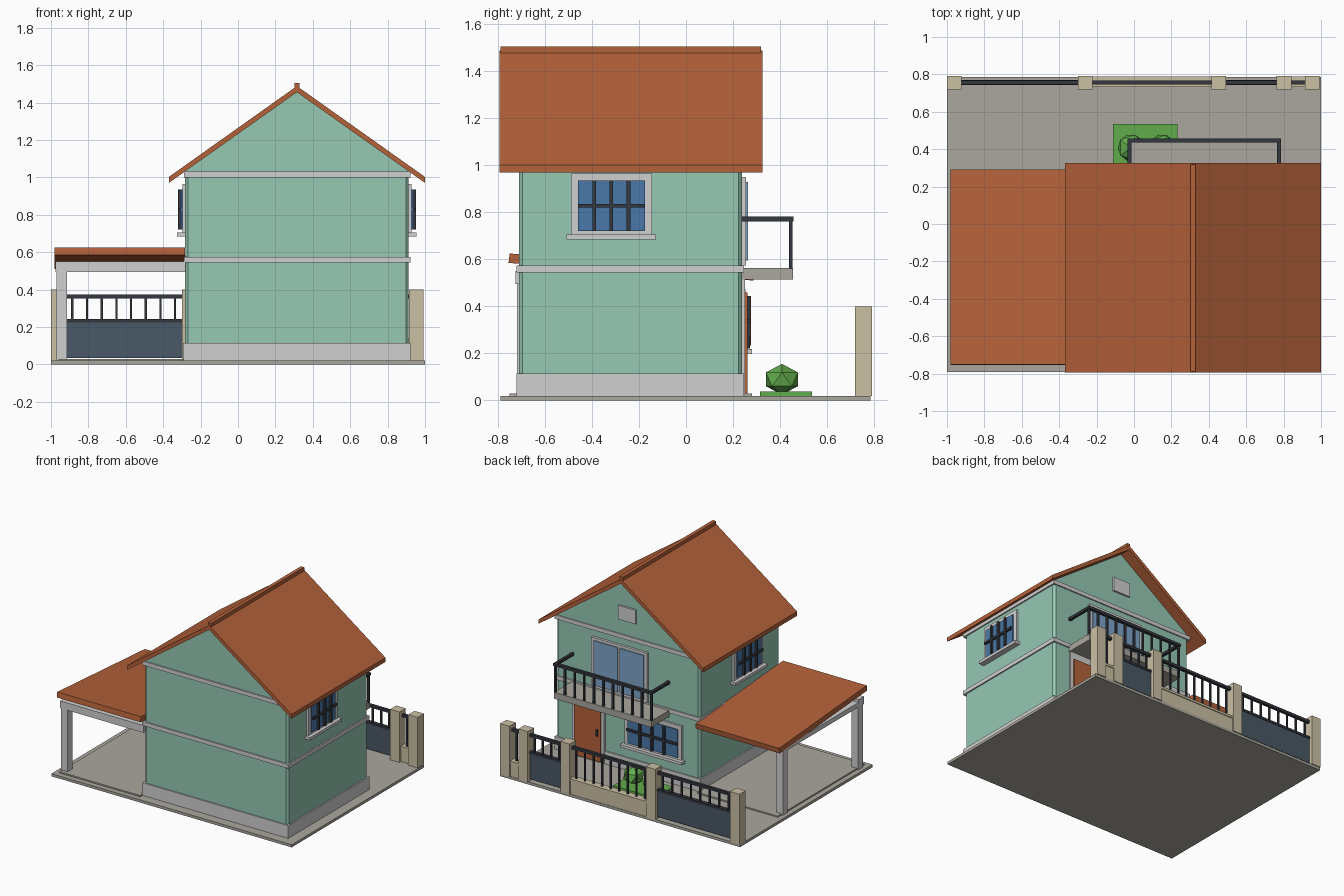
import bpy, bmesh
from mathutils import Vector

if "Cube" in bpy.data.objects:
    bpy.data.objects.remove(bpy.data.objects["Cube"])


def mat(name, hex_code):
    srgb = [int(hex_code[i:i + 2], 16) / 255 for i in (0, 2, 4)]
    m = bpy.data.materials.new(name)
    m.diffuse_color = [c / 12.92 if c < .04045 else ((c + .055) / 1.055) ** 2.4 for c in srgb] + [1]
    m.use_nodes = True
    m.node_tree.nodes["Principled BSDF"].inputs["Base Color"].default_value = m.diffuse_color
    return m


WALL = mat("mint wall", "96c8b4")
TRIM = mat("light grey trim", "d0d0d0")
TILE = mat("terracotta", "b5623a")
CONC = mat("concrete", "aaa79d")
BEIGE = mat("beige stone", "cbc0a4")
METAL = mat("dark metal", "33373e")
SLATE = mat("slate panel", "4a5866")
GLASS = mat("blue glass", "4a78a8")
PALE = mat("pale glass", "80a5ca")
LEAF = mat("leaf green", "62ac4c")


def finish(name, bm, m):
    bmesh.ops.recalc_face_normals(bm, faces=bm.faces)
    me = bpy.data.meshes.new(name)
    bm.to_mesh(me)
    bm.free()
    me.materials.append(m)
    ob = bpy.data.objects.new(name, me)
    bpy.context.collection.objects.link(ob)
    return ob


def boxes(name, m, *items):
    """One object from boxes given as (x0, x1, y0, y1, z0, z1)."""
    bm = bmesh.new()
    for x0, x1, y0, y1, z0, z1 in items:
        for v in bmesh.ops.create_cube(bm, size=1)["verts"]:
            v.co = Vector(((x0 + x1) / 2 + v.co.x * (x1 - x0),
                           (y0 + y1) / 2 + v.co.y * (y1 - y0),
                           (z0 + z1) / 2 + v.co.z * (z1 - z0)))
    return finish(name, bm, m)


def prism(name, m, pts, a, b, axis):
    """Profile in (x, z) pushed along y, or in (y, z) pushed along x."""
    bm = bmesh.new()
    place = (lambda p, t: (p[0], t, p[1])) if axis == "y" else (lambda p, t: (t, p[0], p[1]))
    face = bm.faces.new([bm.verts.new(place(p, a)) for p in pts])
    ext = bmesh.ops.extrude_face_region(bm, geom=[face])["geom"]
    move = (0, b - a, 0) if axis == "y" else (b - a, 0, 0)
    bmesh.ops.translate(bm, vec=move, verts=[g for g in ext if isinstance(g, bmesh.types.BMVert)])
    return finish(name, bm, m)


# Wall mappings: (u range, outward range, z range) -> box
def on_right(u0, u1, o0, o1, z0, z1): return (.91 + o0, .91 + o1, u0, u1, z0, z1)
def on_left(u0, u1, o0, o1, z0, z1): return (-.28 - o1, -.28 - o0, u0, u1, z0, z1)
def on_back(u0, u1, o0, o1, z0, z1): return (u0, u1, .235 + o0, .235 + o1, z0, z1)


def window(name, put, u0, u1, z0, z1):
    f = .03
    boxes(name + "_frame", TRIM, put(u0, u1, -.01, .018, z0, z1),
          put(u0 - .018, u1 + .018, -.01, .045, z0 - .018, z0 + .003))
    boxes(name + "_glass", GLASS, put(u0 + f, u1 - f, .018, .026, z0 + f * .6, z1 - f))
    w, zm = u1 - u0, (z0 + z1) / 2 - .006
    bars = [put(u0 + w * t - .008, u0 + w * t + .008, .026, .042, z0 + .018, z1 - f)
            for t in (.29, .5, .71)]
    boxes(name + "_bars", METAL, put(u0 + f, u1 - f, .026, .042, zm - .008, zm + .008), *bars)


# Ground slab and carport floor
boxes("ground_slab", CONC, (-1, 1, -.79, .785, 0, .02))
boxes("carport_floor", CONC, (-.96, -.29, -.75, .28, .02, .03))

# House body with chamfered corners, plinth and bands
body = boxes("house_walls", WALL, (-.283, .912, -.71, .238, .02, 1.01))
bm = bmesh.new()
bm.from_mesh(body.data)
upright = [e for e in bm.edges if abs(e.verts[0].co.z - e.verts[1].co.z) > .5]
bmesh.ops.bevel(bm, geom=upright, offset=.015, segments=1, affect='EDGES')
bm.to_mesh(body.data)
bm.free()
prism("gable_walls", WALL, [(-.28, 1), (.91, 1), (.91, 1.04), (.315, 1.46), (-.28, 1.04)],
      -.71, .238, "y")
boxes("plinth", TRIM, (-.293, .922, -.72, .247, .02, .115))
boxes("floor_bands", TRIM, (-.29, .922, -.72, .247, .545, .575), (-.29, .922, -.72, .247, 1, 1.03))

# Main roof
prism("main_roof", TILE, [(-.37, .97), (.315, 1.455), (1, .97), (1, 1.002), (.315, 1.488), (-.37, 1.002)],
      -.793, .325, "y")
boxes("ridge_cap", TILE, (.301, .329, -.788, .318, 1.465, 1.505))

# Gable vent
boxes("gable_vent", TRIM, (.245, .39, .23, .252, 1.14, 1.245))

# Windows on both sides and the ground floor
window("right_window", on_right, -.49, -.145, .703, .965)
window("left_window", on_left, -.49, -.145, .703, .965)
window("ground_window", on_back, -.14, .335, .215, .475)

# Balcony door with two panes
boxes("balcony_door_frame", TRIM, (.145, .61, .23, .256, .575, .95))
boxes("balcony_door_glass", PALE, (.17, .37, .256, .264, .595, .93), (.385, .585, .256, .264, .595, .93))

# Entrance door
boxes("entrance_frame", TRIM, (.505, .775, .23, .251, .02, .515))
boxes("entrance_door", TILE, (.53, .75, .245, .262, .03, .46))
boxes("entrance_handle", METAL, (.55, .565, .26, .272, .22, .27))

# Balcony
boxes("balcony_slab", CONC, (-.03, .78, .23, .455, .515, .563))
posts = [(x - .007, x + .007, .438, .452, .56, .77) for x in [-.025 + .08 * i for i in range(11)]]
boxes("balcony_railing", METAL, (-.035, .785, .435, .458, .762, .782),
      (-.035, -.014, .235, .44, .762, .782), (.764, .785, .235, .44, .762, .782), *posts)

# Carport
prism("carport_roof", TILE, [(-.755, .585), (-.75, .625), (.292, .55), (.287, .51)], -.98, -.283, "x")
boxes("carport_posts", TRIM, *[(-.97, -.915, y - .028, y + .028, .02, .51) for y in (-.69, .205)])
boxes("carport_beams", TRIM, (-.975, -.28, -.725, -.66, .495, .55), (-.975, -.28, .175, .24, .495, .53),
      (-.975, -.91, -.7, .2, .495, .53))

# Fence pillars
boxes("fence_pillars", BEIGE, *[(x - .039, x + .039, .718, .792, .02, .4)
                                for x in (-.961, -.26, .453, .802, .953)])


def bars(x0, x1, z0, n):
    """Top rail with n evenly spaced uprights."""
    step = (x1 - x0) / n
    return [(x0, x1, .746, .768, .353, .373)] + [
        (x - .006, x + .006, .751, .763, z0, .36) for x in [x0 + step * (i + .5) for i in range(n)]]


# Gates with solid lower panels
for name, x0, x1, n in (("car_gate", -.925, -.297, 8), ("foot_gate", .49, .765, 4)):
    boxes(name + "_panel", SLATE, (x0, x1, .747, .767, .035, .23))
    boxes(name + "_bars", METAL, (x0, x1, .743, .771, .225, .243), *bars(x0, x1, .23, n))

# Low fence walls with railings
boxes("fence_wall", BEIGE, (-.225, .418, .738, .782, .02, .125), (-.225, .418, .732, .788, .12, .137),
      (.838, .918, .738, .782, .02, .125), (.838, .918, .732, .788, .12, .137))
boxes("fence_railing", METAL, *bars(-.225, .418, .13, 9), *bars(.838, .918, .13, 1))

# Planting bed and faceted bushes
boxes("planting_bed", LEAF, (-.112, .232, .315, .535, .02, .038))
for i, x in enumerate((-.015, .15)):
    bm = bmesh.new()
    bmesh.ops.create_icosphere(bm, subdivisions=1, radius=.08)
    for v in bm.verts:
        v.co = Vector((x + v.co.x, .408 + v.co.y, .09 + v.co.z * .82))
    finish("bush_%d" % (i + 1), bm, LEAF)
